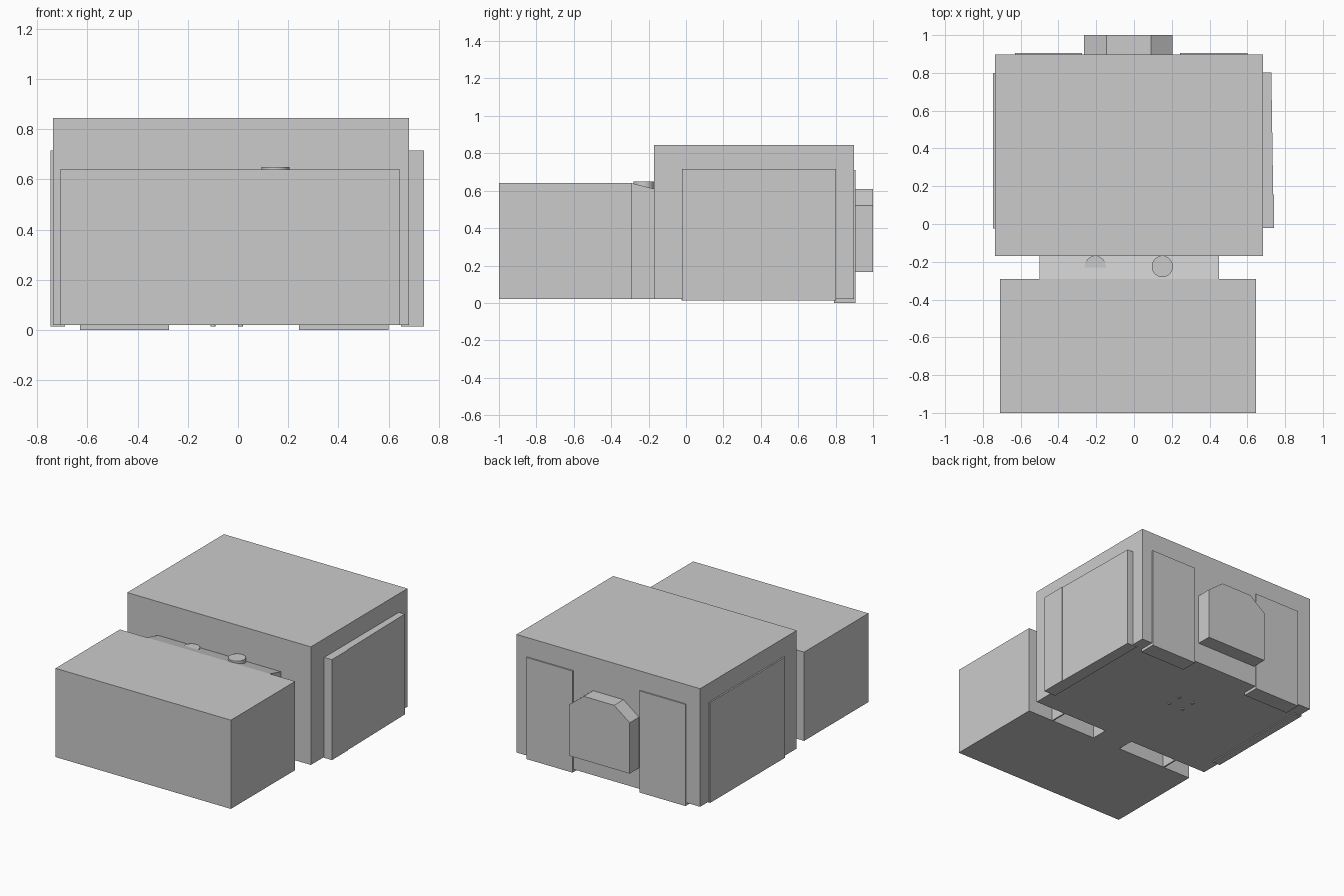
import bpy
import bmesh
from mathutils import Vector

cube = bpy.data.objects.get("Cube")
if cube:
    bpy.data.objects.remove(cube, do_unlink=True)

grey = bpy.data.materials.new("light_grey")
grey.use_nodes = True
colour = (0.6, 0.6, 0.6, 1)
grey.diffuse_color = colour
grey.node_tree.nodes["Principled BSDF"].inputs["Base Color"].default_value = colour


def finish(name, bm):
    bmesh.ops.recalc_face_normals(bm, faces=bm.faces)
    mesh = bpy.data.meshes.new(name)
    bm.to_mesh(mesh)
    bm.free()
    mesh.materials.append(grey)
    obj = bpy.data.objects.new(name, mesh)
    bpy.context.collection.objects.link(obj)
    return obj


def prism(name, points, direction):
    """Extrude a closed outline along a direction."""
    bm = bmesh.new()
    face = bm.faces.new([bm.verts.new(p) for p in points])
    out = bmesh.ops.extrude_face_region(bm, geom=[face], use_keep_orig=True)
    moved = [v for v in out["geom"] if isinstance(v, bmesh.types.BMVert)]
    bmesh.ops.translate(bm, verts=moved, vec=Vector(direction))
    return finish(name, bm)


def box(name, x, y, z):
    outline = [(x[0], y[0], z[0]), (x[1], y[0], z[0]),
               (x[1], y[1], z[0]), (x[0], y[1], z[0])]
    return prism(name, outline, (0, 0, z[1] - z[0]))


def cylinder(name, x, y, z, radius, sides):
    bm = bmesh.new()
    bmesh.ops.create_cone(bm, cap_ends=True, segments=sides, radius1=radius,
                          radius2=radius, depth=z[1] - z[0])
    bmesh.ops.translate(bm, verts=bm.verts, vec=(x, y, sum(z) / 2))
    obj = finish(name, bm)
    for poly in obj.data.polygons:
        poly.use_smooth = abs(poly.normal.z) < 0.5


# Main blocks
box("front_block", (-0.71, 0.645), (-1, -0.29), (0.02, 0.64))
box("rear_block", (-0.737, 0.682), (-0.17, 0.897), (0.02, 0.845))

# Hollow neck: sloping top, end walls and a central bridge
def neck_piece(name, x0, x1, bottom_front, bottom_back):
    prism(name, [(x0, -0.29, bottom_front), (x0, -0.17, bottom_back),
                 (x0, -0.17, 0.61), (x0, -0.29, 0.64)], (x1 - x0, 0, 0))

neck_piece("neck_top", -0.5, 0.45, 0.62, 0.59)
neck_piece("neck_right_wall", -0.5, -0.49, 0.02, 0.02)
neck_piece("neck_left_wall", 0.44, 0.45, 0.02, 0.02)
box("neck_bridge", (-0.12, 0.1), (-0.29, -0.17), (0.02, 0.6))

# Round knobs on the neck
cylinder("knob_left", 0.15, -0.225, (0.58, 0.65), 0.056, 32)
cylinder("knob_right", -0.205, -0.225, (0.56, 0.625), 0.056, 32)

# Side panels, the left one tapering towards the back
box("side_panel_right", (-0.747, -0.69), (-0.025, 0.8), (0.013, 0.715))
prism("side_panel_left",
      [(0.65, -0.022, 0.013), (0.741, -0.022, 0.013), (0.741, 0.155, 0.013),
       (0.737, 0.155, 0.013), (0.727, 0.803, 0.013), (0.65, 0.803, 0.013)],
      (0, 0, 0.702))

# Back panels with lips under the block
for side, x in (("right", (-0.63, -0.275)), ("left", (0.243, 0.6))):
    box("back_panel_" + side, x, (0.79, 0.906), (0, 0.71))

# Back housing with chamfered top corners
prism("back_housing",
      [(-0.265, 0.88, 0.165), (0.205, 0.88, 0.165), (0.205, 0.88, 0.52),
       (0.09, 0.88, 0.61), (-0.145, 0.88, 0.61), (-0.265, 0.88, 0.52)],
      (0, 0.12, 0))

# Small studs beneath the rear block
for dx in (-1, 1):
    for dy in (-1, 1):
        cylinder("base_stud", -0.045 + dx * 0.055, 0.42 + dy * 0.05,
                 (0.013, 0.03), 0.01, 12)
